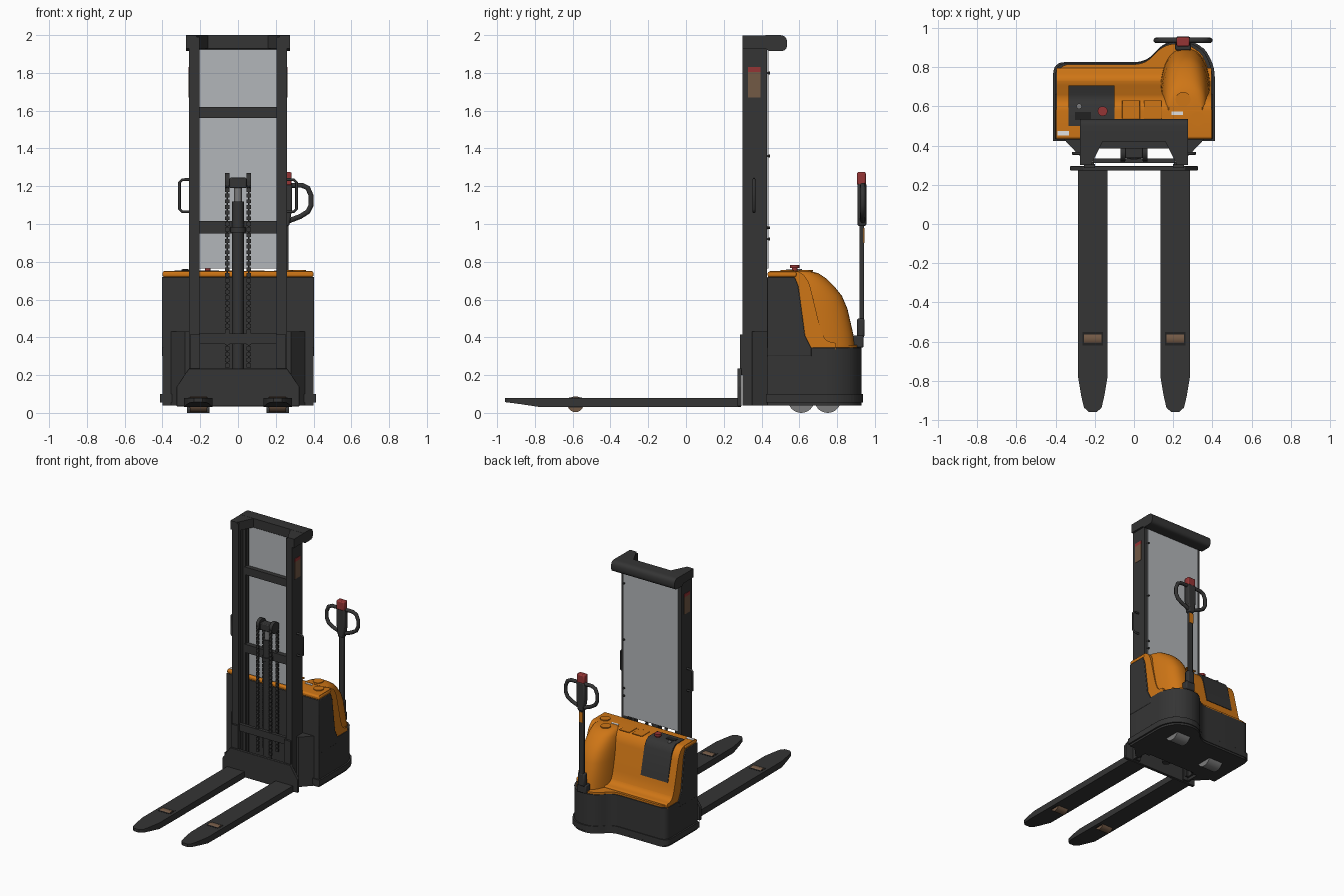
import bpy, bmesh, math
from mathutils import Vector

if "Cube" in bpy.data.objects:
    bpy.data.objects.remove(bpy.data.objects["Cube"])


def material(name, rgb):
    m = bpy.data.materials.new(name)
    m.diffuse_color = (*rgb, 1)
    m.use_nodes = True
    m.node_tree.nodes["Principled BSDF"].inputs["Base Color"].default_value = m.diffuse_color
    return m


DARK = material("charcoal", (0.035, 0.035, 0.035))
ORANGE = material("orange", (0.62, 0.18, 0.008))
PANEL = material("pale_grey", (0.45, 0.47, 0.49))
RED = material("red", (0.30, 0.035, 0.035))
BROWN = material("brown", (0.17, 0.10, 0.06))
STEEL = material("steel", (0.2, 0.2, 0.2))
WHITE = material("white", (0.75, 0.75, 0.75))
BLACK = material("black", (0.015, 0.015, 0.015))


def finish(name, bm, mat, bevel=0, segs=2):
    bmesh.ops.recalc_face_normals(bm, faces=bm.faces)
    me = bpy.data.meshes.new(name)
    bm.to_mesh(me)
    bm.free()
    ob = bpy.data.objects.new(name, me)
    bpy.context.collection.objects.link(ob)
    me.materials.append(mat)
    if bevel:
        mod = ob.modifiers.new("bevel", 'BEVEL')
        mod.width, mod.segments, mod.limit_method = bevel, segs, 'ANGLE'
    bpy.ops.object.select_all(action='DESELECT')
    ob.select_set(True)
    bpy.context.view_layer.objects.active = ob
    bpy.ops.object.shade_smooth_by_angle(angle=math.radians(35))
    return ob


def prism(name, pts, lo, hi, mat, axis='z', bevel=0, segs=2):
    """Extrude a profile: z uses (x,y), x uses (y,z), y uses (x,z)."""
    place = {'z': lambda a, b, c: (a, b, c), 'x': lambda a, b, c: (c, a, b),
             'y': lambda a, b, c: (a, c, b)}[axis]
    bm = bmesh.new()
    low, high = [[bm.verts.new(place(p[0], p[1], h)) for p in pts] for h in (lo, hi)]
    bm.faces.new(low)
    bm.faces.new(high)
    for i in range(len(pts)):
        j = (i + 1) % len(pts)
        bm.faces.new((low[i], low[j], high[j], high[i]))
    return finish(name, bm, mat, bevel, segs)


def box(name, x0, x1, y0, y1, z0, z1, mat, bevel=0, segs=2):
    return prism(name, [(x0, y0), (x1, y0), (x1, y1), (x0, y1)], z0, z1, mat, 'z', bevel, segs)


def cyl(name, c, r, length, mat, axis='z', n=24):
    k = {'x': 0, 'y': 1, 'z': 2}[axis]
    a, b = {'x': (1, 2), 'y': (0, 2), 'z': (0, 1)}[axis]
    pts = [(c[a] + r * math.cos(2 * math.pi * i / n), c[b] + r * math.sin(2 * math.pi * i / n))
           for i in range(n)]
    return prism(name, pts, c[k] - length / 2, c[k] + length / 2, mat, axis)


def tube(name, pts, r, mat):
    cu = bpy.data.curves.new(name, 'CURVE')
    cu.dimensions, cu.bevel_depth, cu.bevel_resolution, cu.use_fill_caps = '3D', r, 3, True
    sp = cu.splines.new('POLY')
    sp.points.add(len(pts) - 1)
    for p, q in zip(sp.points, pts):
        p.co = (*q, 1)
    ob = bpy.data.objects.new(name, cu)
    bpy.context.collection.objects.link(ob)
    cu.materials.append(mat)
    bpy.ops.object.select_all(action='DESELECT')
    ob.select_set(True)
    bpy.context.view_layer.objects.active = ob
    bpy.ops.object.convert(target='MESH')
    bpy.ops.object.shade_smooth_by_angle(angle=math.radians(45))


def rounded(corners, n=6):
    """Polygon from (x, y, radius) corners."""
    out = []
    for i, (x, y, r) in enumerate(corners):
        p = Vector((x, y))
        if r == 0:
            out.append((x, y))
            continue
        a = p + (Vector(corners[i - 1][:2]) - p).normalized() * r
        b = p + (Vector(corners[(i + 1) % len(corners)][:2]) - p).normalized() * r
        for k in range(n + 1):
            t = k / n
            out.append(tuple(a * (1 - t) ** 2 + p * 2 * t * (1 - t) + b * t * t))
    return out


def scaled(pts, s):
    return [(x * s, 0.66 + (y - 0.66) * s) for x, y in pts]


# Chassis, bumper and orange ledge
foot = rounded([(-.4, .43, 0), (-.4, .82, .06), (.06, .82, .06), (.16, .93, .07),
                (.31, .93, .08), (.4, .82, .08), (.4, .43, 0)])
prism("chassis", foot, .04, .345, DARK, bevel=.006)
prism("bumper", scaled(foot, 1.03), .055, .1, DARK, bevel=.008)
prism("ledge", scaled(foot, .96), .33, .36, ORANGE, bevel=.008)

# Front housing and orange cover
prism("housing", [(.43, .3), (.43, .72), (.575, .72), (.595, .67), (.63, .41), (.665, .34),
                  (.665, .3)], -.402, .402, DARK, 'x', .004)
cover = rounded([(.435, .70, 0), (.435, .75, .012), (.605, .75, .03), (.65, .70, .04),
                 (.715, .43, .04), (.74, .38, .03), (.795, .37, .01), (.795, .335, 0), (.435, .335, 0)])
prism("cover", cover, -.394, .394, ORANGE, 'x', .01, 3)
box("cover_rim", -.4, .4, .432, .585, .72, .747, ORANGE, .008)

# Rounded motor hood
bm = bmesh.new()
rings = []
for z, back, half in [(.34, .895, .135), (.42, .885, .133), (.55, .855, .128), (.62, .825, .124),
                      (.67, .785, .118), (.71, .745, .11), (.74, .70, .1), (.752, .65, .085)]:
    ring = []
    for i in range(25):
        a = math.pi * i / 24
        c, s = math.cos(a), math.sin(a)
        ring.append(bm.verts.new((.262 + half * math.copysign(abs(c) ** .8, c),
                                  .58 + (back - .58) * max(s, 0) ** .8, z)))
    rings.append(ring)
for r0, r1 in zip(rings, rings[1:]):
    for i in range(25):
        j = (i + 1) % 25
        bm.faces.new((r0[i], r0[j], r1[j], r1[i]))
bm.faces.new(rings[0])
bm.faces.new(rings[-1])
finish("motor_hood", bm, ORANGE)

# Control console wrapping from the top over the rear slope
console = [(.50, .74), (.50, .755), (.607, .755), (.637, .735), (.657, .70), (.705, .49),
           (.69, .49), (.62, .70)]
prism("console", console, -.335, -.1, DARK, 'x')
cyl("stop_button_stem", (-.16, .575, .76), .015, .02, RED)
cyl("stop_button", (-.16, .575, .775), .025, .018, RED)
cyl("key_switch", (-.28, .60, .757), .014, .012, STEEL)
box("display", -.3, -.22, .53, .57, .754, .758, BLACK)

# Top details
for x in (-.015, .095):
    box("storage_pocket", x - .045, x + .045, .535, .63, .748, .754, ORANGE, .002)
for x, y, r in ((.25, .635, .038), (.325, .535, .036)):
    cyl("filler_cap", (x, y, .753), r, .008, ORANGE)
box("top_label_left", -.39, -.33, .45, .475, .747, .752, WHITE)
box("top_label_right", .19, .25, .555, .572, .749, .753, WHITE)

# Drive and caster wheels
for x, y in ((.21, .75), (-.21, .61)):
    cyl("wheel", (x, y, .07), .07, .12, STEEL, 'x', 32)
    cyl("wheel_hub", (x, y, .07), .03, .14, DARK, 'x')

# Mast rails, grab handles and side labels, mirrored
for s in (-1, 1):
    def mx(pts):
        return [(s * x, y) for x, y in pts]
    prism("outer_rail", mx([(.205, .3), (.26, .3), (.26, .43), (.205, .43), (.205, .415),
                            (.245, .415), (.245, .315), (.205, .315)]), .04, 1.99, DARK)
    prism("inner_rail", mx([(.21, .325), (.242, .325), (.242, .405), (.21, .405), (.21, .39),
                            (.228, .39), (.228, .34), (.21, .34)]), .06, 1.98, DARK)
    prism("gusset", mx([(.25, .35), (.28, .35), (.365, .44), (.25, .44)]), .04, .43, DARK)
    tube("grab_handle", [(s * x, .36, z) for x, z in
                         ((.25, 1.235), (.295, 1.235), (.31, 1.22), (.31, 1.08), (.295, 1.065),
                          (.25, 1.065))], .008, DARK)
    for nm, z0, z1, m in (("side_label", 1.67, 1.805, BROWN), ("side_label_band", 1.805, 1.83, RED)):
        a, b = sorted((s * .258, s * .263))
        box(nm, a, b, .327, .395, z0, z1, m)

# Mast cross members, top cap and guard panel
for z0, z1 in ((1.56, 1.62), (.95, 1.015)):
    box("cross_bar", -.215, .215, .385, .42, z0, z1, DARK)
box("lower_bar", -.21, .21, .31, .335, .365, .42, DARK)
box("guard_panel", -.235, .235, .427, .436, .765, 1.935, PANEL)
for z in (.92, .98, 1.36, 1.8):
    cyl("panel_bolt", (.23, .436, z), .008, .016, DARK, 'y', 10)
prism("top_beam", rounded([(.42, 1.93, 0), (.44, 1.915, 0), (.535, 1.915, .035), (.535, 2, .04),
                           (.42, 2, 0)]), -.275, .275, DARK, 'x')
prism("top_plate", [(-.275, .3), (-.22, .3), (-.155, .43), (.155, .43), (.22, .3), (.275, .3),
                    (.275, .5), (-.275, .5)], 1.93, 1.999, DARK)

# Lift cylinder with chain yoke
cyl("lift_cylinder", (0, .365, .6), .031, 1.04, DARK)
cyl("cylinder_collar", (0, .365, .97), .04, .03, DARK)
cyl("lift_rod", (0, .365, 1.15), .02, .12, STEEL)
box("yoke", -.045, .045, .335, .395, 1.19, 1.245, DARK, .006)
for s in (-1, 1):
    cyl("chain_pulley", (s * .057, .365, 1.225), .045, .026, DARK, 'x')
    for y in (.325, .405):
        box("chain_core", s * .057 - .004, s * .057 + .004, y - .004, y + .004, .24, 1.22, BLACK)
        ob = box("chain", s * .057 - .011, s * .057 + .011, y - .008, y + .008, .24, .261, DARK)
        arr = ob.modifiers.new("links", 'ARRAY')
        arr.count, arr.use_relative_offset, arr.use_constant_offset = 33, False, True
        arr.constant_offset_displace = (0, 0, .03)

# Fork carriage and forks
prism("carriage_plate", [(-.325, .035), (.325, .035), (.325, .14), (.26, .235), (-.26, .235),
                         (-.325, .14)], .272, .295, DARK, 'y', .003)
for s in (-1, 1):
    a, b = sorted((s * .2, s * .255))
    box("carriage_upright", a, b, .285, .305, .2, .415, DARK)
    bm = bmesh.new()
    sections = [(.29, .075, .03), (-.56, .075, .03), (-.78, .075, .032), (-.88, .058, .047),
                (-.935, .045, .054), (-.957, .022, .057)]
    rows = [[bm.verts.new((s * .21 + dx * w, y, z)) for dx, z in ((-1, zb), (1, zb), (1, .08), (-1, .08))]
            for y, w, zb in sections]
    for r0, r1 in zip(rows, rows[1:]):
        for i in range(4):
            bm.faces.new((r0[i], r0[(i + 1) % 4], r1[(i + 1) % 4], r1[i]))
    bm.faces.new(rows[0])
    bm.faces.new(rows[-1])
    finish("fork", bm, DARK)
    cyl("load_roller", (s * .21, -.585, .046), .042, .09, BROWN, 'x')
    box("roller_slot", s * .21 - .052, s * .21 + .052, -.62, -.55, .0285, .0815, BLACK)

# Tiller arm, handle loops and red head
TX, TY = .25, .93
box("tiller_bracket", TX - .04, TX + .04, .885, .94, .345, .41, DARK, .008)
box("tiller_joint", TX - .03, TX + .03, .905, .945, .4, .5, DARK, .01)
box("tiller_arm", TX - .018, TX + .018, .918, .943, .45, 1.03, DARK, .005)
prism("tiller_head", [(TX - .022, .99), (TX + .022, .99), (TX + .036, 1.08), (TX + .036, 1.215),
                      (TX - .036, 1.215), (TX - .036, 1.08)], .908, .955, DARK, 'y', .008)
box("tiller_label", TX - .017, TX + .017, .94, .946, .9, .98, ORANGE)
box("tiller_button", TX - .034, TX + .034, .905, .952, 1.205, 1.275, RED, .008)
for s in (-1, 1):
    tube("handle_loop", [(TX + s * x, TY + .006, z) for x, z in
                         ((.02, 1.205), (.09, 1.205), (.12, 1.19), (.137, 1.15), (.137, 1.1),
                          (.12, 1.065), (.08, 1.04), (.015, 1.015))], .014, DARK)
